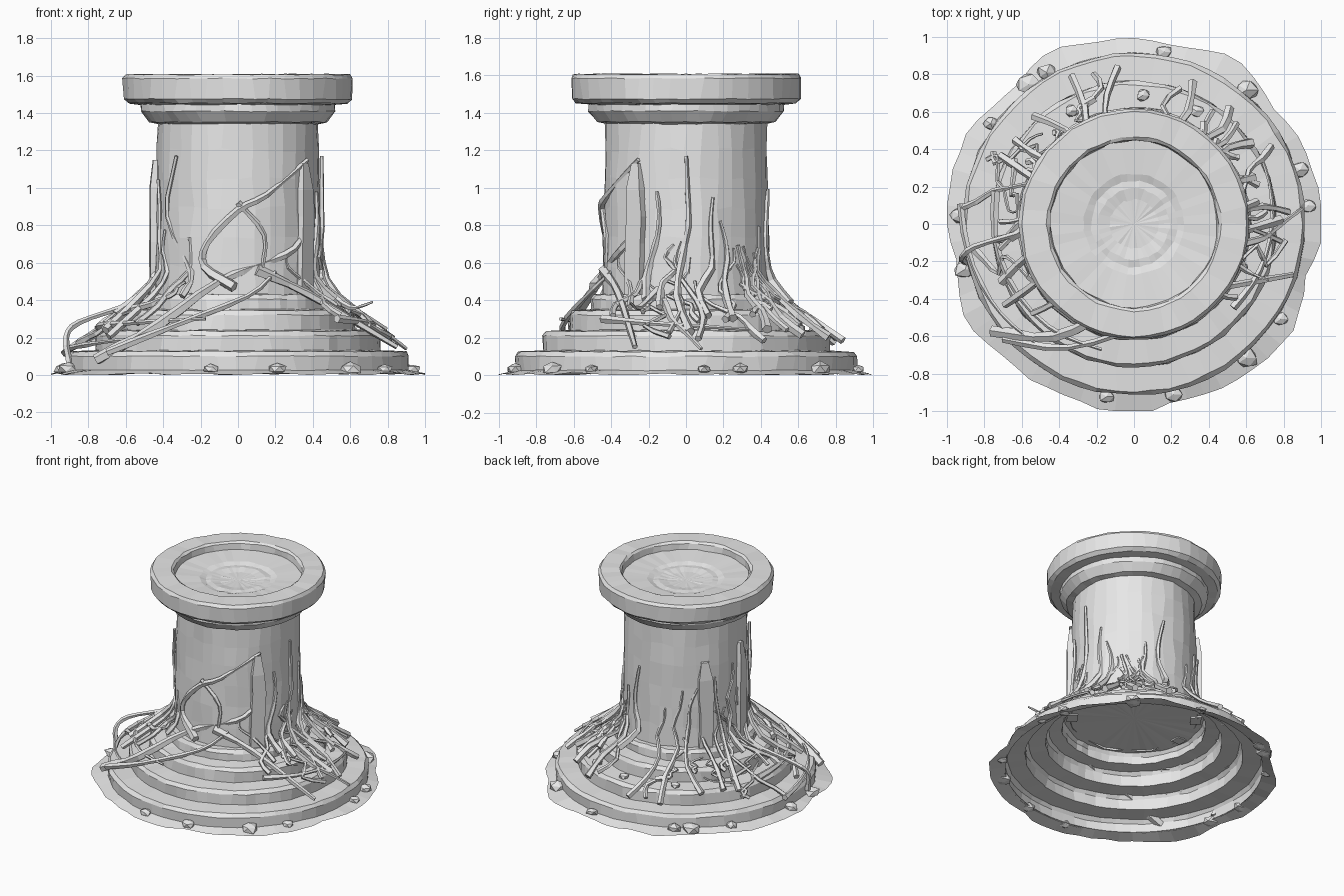
import bpy, bmesh, math, random
from mathutils import Vector, Matrix

if "Cube" in bpy.data.objects:
    bpy.data.objects.remove(bpy.data.objects["Cube"])

random.seed(7)
stone = bpy.data.materials.new("weathered grey")
stone.diffuse_color = (0.8, 0.8, 0.8, 1)
stone.use_nodes = True
stone.node_tree.nodes["Principled BSDF"].inputs["Base Color"].default_value = stone.diffuse_color


def finish(bm, name):
    me = bpy.data.meshes.new(name)
    bm.to_mesh(me)
    bm.free()
    me.materials.append(stone)
    ob = bpy.data.objects.new(name, me)
    bpy.context.collection.objects.link(ob)
    return ob


def lathe(name, profile, seg=48, jit=0.006, zjit=0.003):
    """Worn turned shape: profile runs from the outer bottom to the top centre."""
    bm = bmesh.new()
    rings = []
    for r, z in profile:
        if r == 0:
            rings.append([bm.verts.new((0, 0, z))] * seg)
            continue
        ring = []
        for j in range(seg):
            a = 2 * math.pi * (j + random.uniform(-.15, .15)) / seg
            rr = r + random.uniform(-jit, jit)
            zz = max(0, z + random.uniform(-zjit, zjit))
            ring.append(bm.verts.new((rr * math.cos(a), rr * math.sin(a), zz)))
        rings.append(ring)
    for lo, hi in zip(rings, rings[1:]):
        for j in range(seg):
            k = (j + 1) % seg
            bm.faces.new(list(dict.fromkeys([lo[j], lo[k], hi[k], hi[j]])))
    return finish(bm, name)


# stepped base, an open shell underneath: each step is a wall plus a worn edge
profile, floor = [], .025
for r, top in ((.915, .125), (.765, .235), (.622, .345), (.505, .43)):
    profile += [(r, floor), (r, top - .025), (r - .018, top)]
    floor = top + .006
lathe("stepped_base", profile + [(0, .432)], 56)

# ragged ground skirt
bm = bmesh.new()
N = 64
inner, outer = [], []
for j in range(N):
    a = 2 * math.pi * j / N
    r = 1.0 + .02 * math.sin(7 * a + .6) + .014 * math.sin(12 * a + 2) + random.uniform(-.008, .008)
    x, y = [max(-1, min(1, r * f(a))) for f in (math.cos, math.sin)]
    outer.append(bm.verts.new((x, y, random.uniform(0, .012) if j % 4 else 0)))
    inner.append(bm.verts.new((.905 * math.cos(a), .905 * math.sin(a), .028)))
for j in range(N):
    k = (j + 1) % N
    bm.faces.new((outer[j], outer[k], inner[k], inner[j]))
finish(bm, "ground_skirt")

# column shaft, tapering slightly
lathe("column_shaft", [(.45 - .02 * i / 6, .425 + .935 * i / 6) for i in range(7)], 32, .005, .012)

# capital with shallow basin
lathe("capital_basin", [
    (.42, 1.34), (.475, 1.352), (.52, 1.41), (.52, 1.445), (.585, 1.452), (.61, 1.475),
    (.616, 1.585), (.60, 1.607), (.465, 1.608), (.45, 1.595), (.445, 1.55),
    (.27, 1.54), (.23, 1.528), (.19, 1.532), (.13, 1.522), (0, 1.52)], 44, .005, .003)


# broken ribs standing on the shaft
def rib(name, deg, top, width=.10):
    bm = bmesh.new()
    bmesh.ops.create_cube(bm, size=1)
    uprights = [e for e in bm.edges if abs(e.verts[0].co.z - e.verts[1].co.z) > .5]
    bmesh.ops.subdivide_edges(bm, edges=uprights, cuts=4)
    for v in bm.verts:
        t = v.co.z + .5
        s = .55 if t > .95 else 1
        v.co = Vector((.435 + v.co.x * .075 * s, v.co.y * width * s + random.uniform(-.008, .008),
                       .42 + t * (top - .42)))
    bmesh.ops.rotate(bm, verts=bm.verts, cent=(0, 0, 0), matrix=Matrix.Rotation(math.radians(deg), 3, 'Z'))
    finish(bm, name)


rib("rib_front_right", -37, 1.13)
rib("rib_back_left", 143, 1.08)
rib("rib_left", 184, 1.15, .08)


# surface radius the roots cling to: sloping over the steps, then straight up the shaft
def hull(z):
    if z < .12:
        return .98 - .5 * z
    if z < .43:
        return .92 - 1.32 * (z - .12)
    return max(.437, .51 - .7 * (z - .43))


def root(name, pts, w0=.024, w1=.008, sides=5, sub=3):
    """Tapered tube along a smooth path through the points."""
    pts = [Vector(p) for p in pts]
    ext = [2 * pts[0] - pts[1]] + pts + [2 * pts[-1] - pts[-2]]
    path = []
    for a, b, c, d in zip(ext, ext[1:], ext[2:], ext[3:]):
        for s in range(sub):
            t = s / sub
            path.append(.5 * (2 * b + (c - a) * t + (2 * a - 5 * b + 4 * c - d) * t * t
                              + (3 * b - a - 3 * c + d) * t ** 3))
    path.append(pts[-1])
    bm = bmesh.new()
    rings = []
    for i, p in enumerate(path):
        tan = (path[min(i + 1, len(path) - 1)] - path[max(i - 1, 0)]).normalized()
        side = tan.cross(Vector((p.x, p.y, .3))).normalized()
        out = side.cross(tan)
        w = (w0 + (w1 - w0) * i / (len(path) - 1)) * random.uniform(.8, 1.2)
        ring = []
        for k in range(sides):
            a = 2 * math.pi * k / sides
            q = p + w * (math.cos(a) * side + math.sin(a) * out)
            q.z = max(q.z, .005)
            ring.append(bm.verts.new(q))
        rings.append(ring)
    for lo, hi in zip(rings, rings[1:]):
        for k in range(sides):
            bm.faces.new((lo[k], lo[(k + 1) % sides], hi[(k + 1) % sides], hi[k]))
    bm.faces.new(rings[0])
    bm.faces.new(rings[-1])
    bmesh.ops.recalc_face_normals(bm, faces=bm.faces)
    finish(bm, name)


def front_root(name, w, *pts):
    path = []
    for x, z in pts:
        r = hull(z) + .012
        path.append((x, -math.sqrt(max(.0004, r * r - x * x)), z))
    root(name, path, w, w * .5)


# main roots on the front
front_root("front_root_main", .032, (-.76, .08), (-.42, .27), (-.1, .5), (.25, .64), (.34, .73))
front_root("front_root_winding", .026, (-.02, .47), (-.18, .58), (-.16, .71), (0, .88), (.15, .96), (.37, 1.15))
front_root("front_root_cross", .018, (0, .92), (.14, .75), (.13, .56))
front_root("front_root_right", .028, (.1, .56), (.38, .43), (.85, .15))
front_root("front_root_left", .02, (-.3, .42), (-.25, .55), (-.38, .85), (-.33, 1.17))
front_root("front_root_low", .022, (-.7, .12), (-.35, .26), (.05, .42), (.2, .55))


# a root that wanders from one angle and height to another along the surface
def wander(name, a0, z0, a1, z1, w, sway=.1, steps=5):
    pts = []
    for s in range(steps + 1):
        t = s / steps
        z = z0 + (z1 - z0) * t
        a = math.radians(a0 + (a1 - a0) * t) + random.uniform(-sway, sway)
        r = hull(z) + .01
        pts.append((r * math.cos(a), r * math.sin(a), z))
    root(name, pts, w, w * .4, 5, 2)


# thick climbers on the right, left and back
for i in range(9):
    wander("right_climber_%d" % i, -28 + 13 * i, random.uniform(.2, .42), -20 + 12 * i,
           1.17 if i == 2 else random.uniform(.65, 1.0), .024)
for i in range(9):
    wander("left_climber_%d" % i, 100 + 14 * i, random.uniform(.15, .4), 105 + 13 * i, random.uniform(.65, 1.1), .022)

# tangle of small roots climbing and sweeping around the foot of the shaft
for i in range(30):
    a = random.uniform(-45, 235)
    wander("foot_root_%d" % i, a, random.uniform(.16, .38), a + random.uniform(-30, 30), random.uniform(.3, .75),
           random.uniform(.014, .022))

# long roots sweeping over the steps on the left and right
wander("left_sweeping_root", 168, .25, 255, .3, .022, .03)
wander("left_low_root", 172, .12, 232, .2, .02, .03)
wander("left_trailing_root", 175, .12, 155, .42, .02, .02)
wander("right_sweeping_root", -38, .3, 28, .24, .02, .04)
wander("right_trailing_root", -12, .4, 5, .14, .022, .02)
root("arching_root", [(-.9, -.2, .06), (-.92, -.18, .2), (-.85, -.12, .28), (-.62, -.05, .36)], .02, .014)
root("right_twig", [(.46, -.15, .46), (.6, -.25, .36), (.72, -.3, .39)], .02, .006)


# fallen stones scattered around the foot, and a few on the steps
def fallen_stone(name, a, r, s, z):
    bm = bmesh.new()
    bmesh.ops.create_icosphere(bm, subdivisions=1, radius=1)
    for v in bm.verts:
        v.co *= random.uniform(.8, 1.15)
        v.co = Vector((r * math.cos(a) + v.co.x * s, r * math.sin(a) + v.co.y * s * .85,
                       max(.004, z + v.co.z * s * .6)))
    finish(bm, name)


for i, deg in enumerate((6, 18, 50, 80, 120, 127, 145, 177, 195, 261, 283, 310, 327)):
    fallen_stone("fallen_stone_%d" % i, math.radians(deg), .935, .045 + .012 * (i % 3), .032)
for i, deg in enumerate((61, 86, 119)):
    fallen_stone("step_stone_%d" % i, math.radians(deg), .69, .04, .25)
